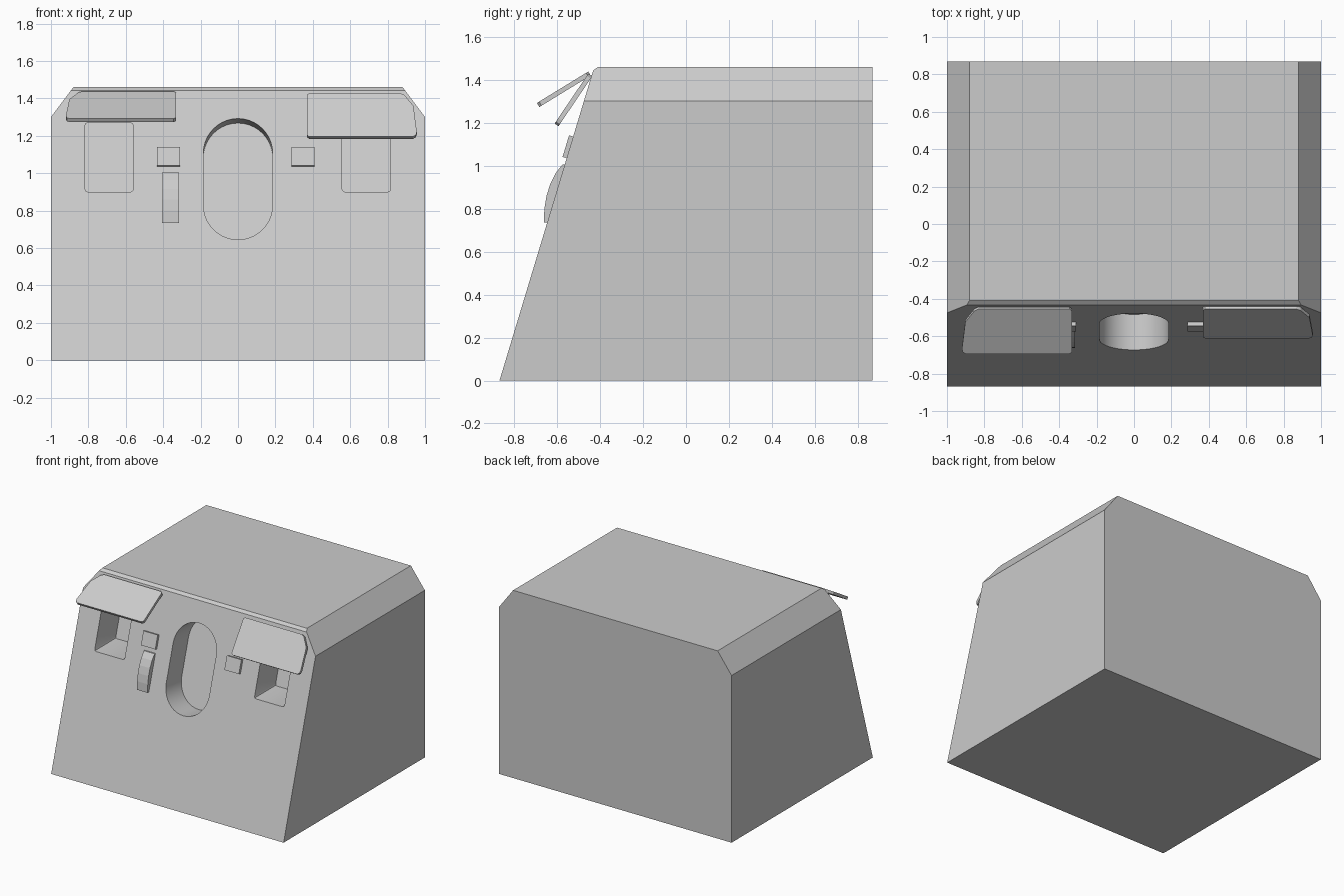
import bpy, bmesh
from math import sin, cos, pi, radians, hypot
from mathutils import Vector

if "Cube" in bpy.data.objects:
    bpy.data.objects.remove(bpy.data.objects["Cube"])

SLOPE = 0.302
def face_y(z):
    return -0.868 + SLOPE * z

NORMAL = Vector((0, -1, SLOPE)).normalized()
UP = Vector((0, SLOPE, 1)).normalized()


def finish(name, bm):
    bmesh.ops.recalc_face_normals(bm, faces=bm.faces[:])
    mesh = bpy.data.meshes.new(name)
    bm.to_mesh(mesh)
    bm.free()
    ob = bpy.data.objects.new(name, mesh)
    bpy.context.collection.objects.link(ob)
    return ob


def loft(name, a, b):
    """Solid between two matching outlines."""
    bm = bmesh.new()
    va = [bm.verts.new(p) for p in a]
    vb = [bm.verts.new(p) for p in b]
    n = len(va)
    bm.faces.new(va)
    bm.faces.new(vb[::-1])
    for i in range(n):
        bm.faces.new((va[i], vb[i], vb[(i + 1) % n], va[(i + 1) % n]))
    return finish(name, bm)


def rounded(x0, x1, z0, z1, r, seg):
    """Rounded rectangle outline in x, z."""
    pts = []
    for k, (cx, cz) in enumerate(((x1 - r, z1 - r), (x0 + r, z1 - r),
                                  (x0 + r, z0 + r), (x1 - r, z0 + r))):
        for i in range(seg + 1):
            a = pi / 2 * (k + i / seg)
            p = (cx + r * cos(a), cz + r * sin(a))
            if not pts or hypot(p[0] - pts[-1][0], p[1] - pts[-1][1]) > 1e-4:
                pts.append(p)
    if hypot(pts[0][0] - pts[-1][0], pts[0][1] - pts[-1][1]) < 1e-4:
        pts.pop()
    return pts


# Body: chamfered section with a leaning front
section = [(-1, 0), (1, 0), (1, 1.30), (0.88, 1.46), (-0.88, 1.46), (-1, 1.30)]
body = loft("body", [(x, face_y(z), z) for x, z in section],
            [(x, 0.868, z) for x, z in section])
bm = bmesh.new()
bm.from_mesh(body.data)
edges = [e for e in bm.edges if all(v.co.y < 0 and v.co.z > 1.4 for v in e.verts)]
bmesh.ops.bevel(bm, geom=edges, offset=0.018, segments=1, affect='EDGES')
bm.to_mesh(body.data)
bm.free()


# Recesses in the front
def recess(outline, push):
    push = Vector(push)
    surf = [Vector((x, face_y(z), z)) for x, z in outline]
    cutter = loft("cutter", [p - push * 0.5 for p in surf], [p + push for p in surf])
    cutter.hide_render = True
    mod = body.modifiers.new("cut", 'BOOLEAN')
    mod.operation = 'DIFFERENCE'
    mod.solver = 'EXACT'
    mod.object = cutter
    bpy.context.view_layer.objects.active = body
    bpy.ops.object.modifier_apply(modifier=mod.name)
    bpy.data.objects.remove(cutter)


recess(rounded(-0.185, 0.185, 0.645, 1.292, 0.185, 10), (0, 0.19, -0.024))
for x0, x1 in ((-0.818, -0.56), (0.557, 0.815)):
    recess(rounded(x0, x1, 0.90, 1.27, 0.015, 2), (0, 0.26, 0))

bpy.ops.object.select_all(action='DESELECT')
body.select_set(True)
bpy.context.view_layer.objects.active = body
bpy.ops.object.shade_smooth_by_angle(angle=radians(25))

# Square buttons lying on the slope
for name, x0, x1 in (("left_button", -0.433, -0.31), ("right_button", 0.285, 0.41)):
    low = Vector((0, face_y(1.035), 1.035))
    quad = [low - NORMAL * 0.03, low + NORMAL * 0.02,
            low + NORMAL * 0.02 + UP * 0.105, low - NORMAL * 0.03 + UP * 0.105]
    loft(name, [(x0, p.y, p.z) for p in quad], [(x1, p.y, p.z) for p in quad])

# Curved lever
lever = [(-0.60, 0.735), (-0.662, 0.735), (-0.659, 0.80), (-0.649, 0.86),
         (-0.632, 0.915), (-0.607, 0.965), (-0.575, 1.005), (-0.53, 1.005)]
loft("lever", [(-0.407, y, z) for y, z in lever], [(-0.315, y, z) for y, z in lever])

# Hinged flaps above the windows
shape = [(0, 0.012), (0.012, 0), (0.50, 0), (0.522, 0.012), (0.57, 0.082), (0.588, 0.25),
         (0.583, 0.27), (0.568, 0.28), (0.012, 0.28), (0, 0.268)]
for name, x0, side, tip in (("left_flap", -0.332, -1, (-0.692, 1.293)),
                            ("right_flap", 0.368, 1, (-0.611, 1.197))):
    hinge = Vector((0, -0.455, 1.438 if side < 0 else 1.428))
    d = (Vector((0, *tip)) - hinge).normalized()
    thick = Vector((0, -d.z, d.y)).normalized() * 0.022
    top = [hinge + d * v + Vector((x0 + side * u, 0, 0)) for u, v in shape]
    if thick.z > 0:
        thick = -thick
    loft(name, top, [p + thick for p in top])
